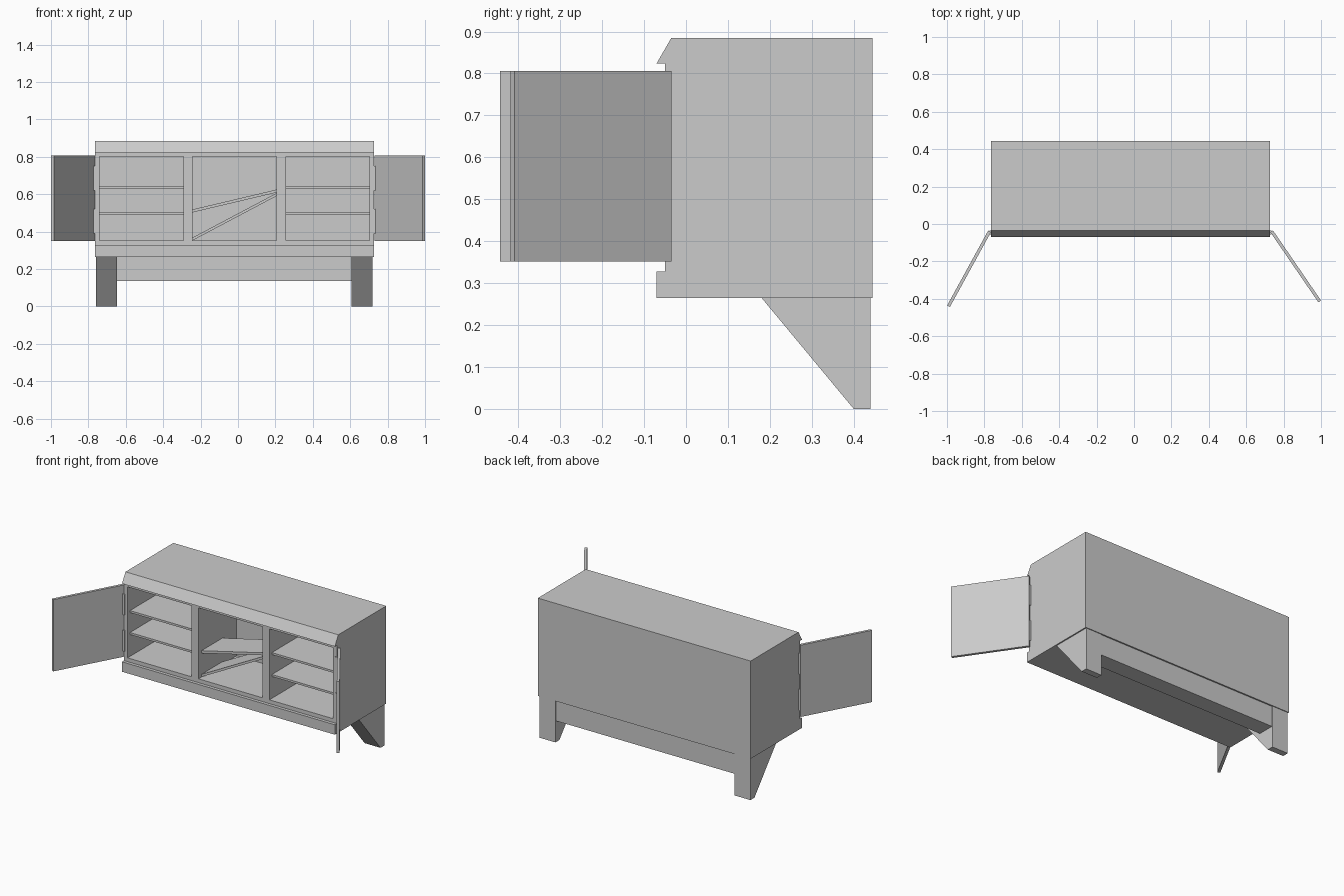
import bpy, math
from mathutils import Vector

if "Cube" in bpy.data.objects:
    bpy.data.objects.remove(bpy.data.objects["Cube"])


def mesh_object(name, verts, faces):
    mesh = bpy.data.meshes.new(name)
    mesh.from_pydata(verts, [], faces)
    mesh.update()
    obj = bpy.data.objects.new(name, mesh)
    bpy.context.collection.objects.link(obj)
    return obj


def prism(name, profile, a0, a1, place):
    """Extrude a closed 2D profile from a0 to a1; place(u, v, a) maps to xyz."""
    n = len(profile)
    verts = [place(u, v, a) for a in (a0, a1) for u, v in profile]
    faces = [tuple(range(n))[::-1], tuple(range(n, 2 * n))]
    faces += [(i, (i + 1) % n, (i + 1) % n + n, i + n) for i in range(n)]
    # mapping handedness: along_x keeps outward faces, along_y flips them
    if place is along_y:
        faces = [f[::-1] for f in faces]
    return mesh_object(name, verts, faces)


def along_x(y, z, x):
    return (x, y, z)


def along_y(x, z, y):
    return (x, y, z)


def box(name, x0, x1, y0, y1, z0, z1):
    return prism(name, [(y0, z0), (y1, z0), (y1, z1), (y0, z1)], x0, x1, along_x)


X0, WIDTH, MARGIN = -0.765, 0.4977, 0.025
BACK = 0.333

# Cabinet modules: side profile with sloped top lip and bottom plinth
profile = [(-0.07, 0.265), (0.445, 0.265), (0.445, 0.885), (-0.035, 0.885),
           (-0.07, 0.824), (-0.05, 0.824), (-0.05, 0.328), (-0.07, 0.328)]
for i, label in enumerate(("left", "middle", "right")):
    a = X0 + i * WIDTH
    b = a + WIDTH
    body = prism(label + "_cabinet", profile, a, b, along_x)
    cutter = box(label + "_opening_cutter", a + MARGIN, b - MARGIN, -0.2, BACK, 0.352, 0.802)
    cutter.hide_render = True
    cutter.hide_viewport = True
    cutter.display_type = 'WIRE'
    mod = body.modifiers.new("opening", 'BOOLEAN')
    mod.operation = 'DIFFERENCE'
    mod.solver = 'EXACT'
    mod.object = cutter

    # Shelves: two level ones at the sides, two slanted ones in the middle
    l, r = a + MARGIN, b - MARGIN
    if label == "middle":
        for k, (zl, zr) in enumerate(((0.503, 0.609), (0.353, 0.590))):
            prism(f"slanted_shelf_{k + 1}",
                  [(l, zl), (r, zr), (r, zr + 0.016), (l, zl + 0.016)],
                  -0.02, 0.19, along_y)
    else:
        for k, z in enumerate((0.49, 0.629)):
            box(f"{label}_shelf_{k + 1}", l, r, -0.025, BACK, z, z + 0.013)


# Open doors, drawn from hinge to tip in plan
def door(name, hinge, tip, z0, z1, thick):
    h, t = Vector(hinge), Vector(tip)
    d = (t - h).normalized()
    n = Vector((-d.y, d.x)) * thick / 2
    corners = [h - n, t - n, t + n, h + n]
    prism(name, [tuple(c) for c in corners], z0, z1, lambda x, y, z: (x, y, z))


door("left_door", (-0.772, -0.039), (-0.992, -0.440), 0.351, 0.806, 0.017)
door("right_door", (0.736, -0.039), (0.993, -0.414), 0.351, 0.806, 0.017)

# Hinges, two per door
for label, x in (("left", -0.765), ("right", 0.728)):
    for k, z in enumerate((0.39, 0.62)):
        box(f"{label}_hinge_{k + 1}", x - 0.008, x + 0.008, -0.056, -0.036, z, z + 0.132)

# Tapered rear legs and the rail between them
leg = [(0.40, 0.0), (0.44, 0.0), (0.44, 0.265), (0.18, 0.265)]
prism("left_leg", leg, -0.76, -0.648, along_x)
prism("right_leg", leg, 0.608, 0.72, along_x)
box("rear_rail", -0.648, 0.608, 0.33, 0.436, 0.135, 0.265)
